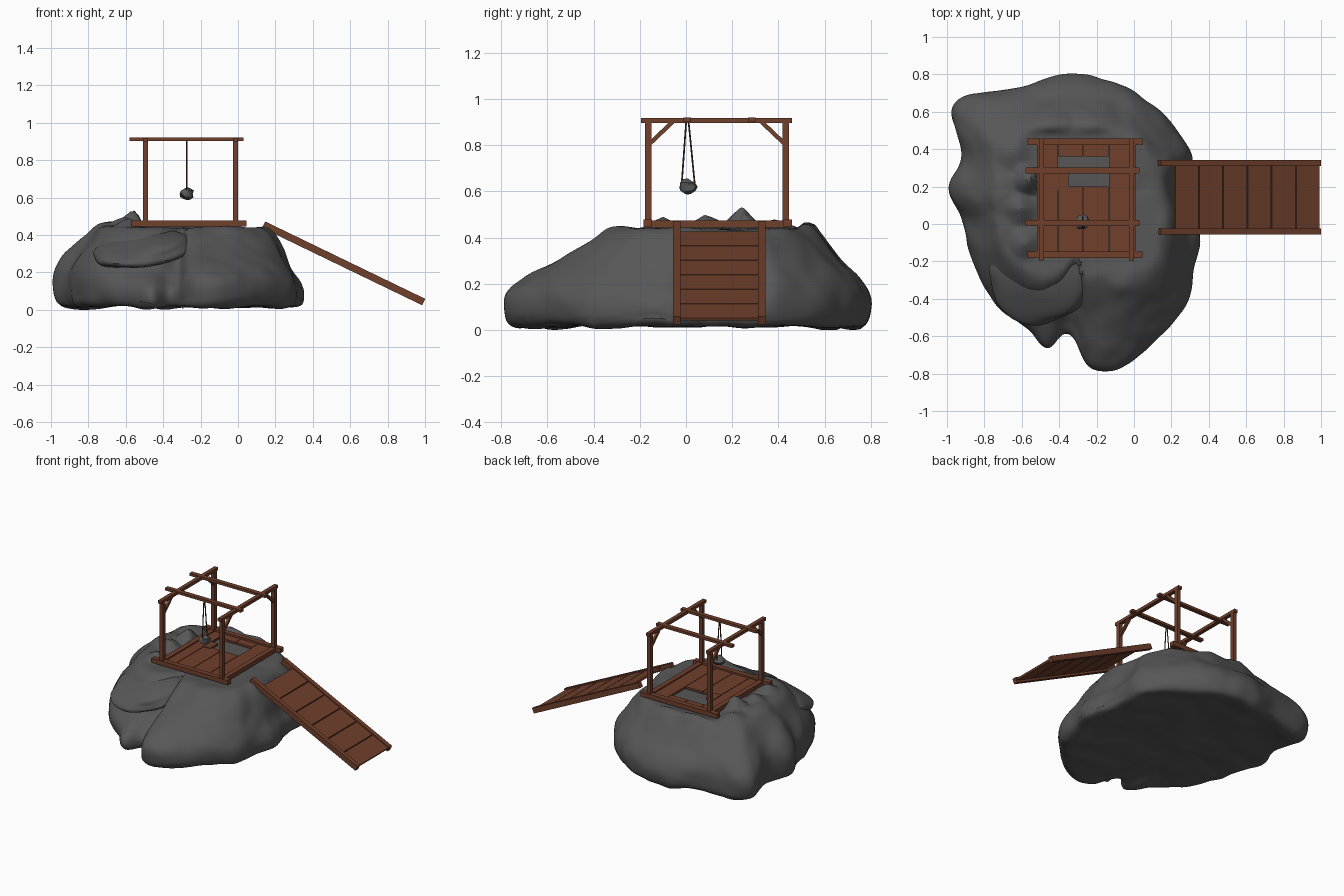
import bpy, bmesh, math
from mathutils import Vector, Matrix, noise

cube = bpy.data.objects.get("Cube")
if cube:
    bpy.data.objects.remove(cube)


def material(name, r, g, b):
    m = bpy.data.materials.new(name)
    m.use_nodes = True
    m.diffuse_color = (r, g, b, 1)
    m.node_tree.nodes["Principled BSDF"].inputs["Base Color"].default_value = (r, g, b, 1)
    return m


WOOD = material("brown wood", 0.16, 0.05, 0.025)
STONE = material("grey stone", 0.095, 0.095, 0.095)
ROPE = material("dark rope", 0.09, 0.04, 0.025)


def finish(name, bm, mat):
    bmesh.ops.recalc_face_normals(bm, faces=bm.faces)
    mesh = bpy.data.meshes.new(name)
    bm.to_mesh(mesh)
    bm.free()
    mesh.materials.append(mat)
    ob = bpy.data.objects.new(name, mesh)
    bpy.context.collection.objects.link(ob)
    return ob


def activate(ob):
    bpy.ops.object.select_all(action='DESELECT')
    ob.select_set(True)
    bpy.context.view_layer.objects.active = ob


def box(name, lo, hi, matrix=None):
    """Box between two corners, optionally moved by a matrix."""
    lo, hi = Vector(lo), Vector(hi)
    bm = bmesh.new()
    bmesh.ops.create_cube(bm, size=1)
    size = hi - lo
    for v in bm.verts:
        v.co = (lo + hi) / 2 + Vector(a * b for a, b in zip(v.co, size))
    if matrix:
        bm.transform(matrix)
    return finish(name, bm, WOOD)


def rod(name, a, b, radius, mat, sides=4):
    """Straight bar between two points."""
    a, b = Vector(a), Vector(b)
    bm = bmesh.new()
    bmesh.ops.create_cone(bm, cap_ends=True, segments=sides, radius1=radius,
                          radius2=radius, depth=(b - a).length)
    turn = (b - a).to_track_quat('Z', 'Y').to_matrix().to_4x4()
    bm.transform(Matrix.Translation((a + b) / 2) @ turn @ Matrix.Rotation(math.pi / 4, 4, 'Z'))
    return finish(name, bm, mat)


# Rock outline: x, y, shoulder fraction, shoulder height, height halfway down the flank
OUTLINE = [
    (32, 8, 78, 41, 22), (30, 27, 78, 41, 22), (33, 41, 76, 39, 26), (15, 60, 74, 42, 29),
    (3, 69, 72, 42, 29), (-16, 80, 66, 43, 28), (-40, 80, 66, 43, 28), (-62, 73, 68, 44, 31),
    (-98, 69, 64, 42, 33), (-99, 57, 66, 44, 34), (-90, 33, 74, 45, 37), (-100, 25, 67, 45, 35),
    (-100, 13, 67, 45, 35), (-90, 4, 74, 45, 35), (-90, -15, 74, 45, 34), (-80, -38, 70, 42, 31),
    (-64, -52, 68, 41, 26), (-53, -58, 66, 39, 22), (-46, -70, 52, 38, 18), (-38, -56, 60, 37, 20),
    (-30, -62, 46, 36, 20), (-28, -80, 47, 42, 29), (-7, -80, 47, 43, 30), (3, -68, 58, 43, 31),
    (15, -62, 64, 43, 30), (30, -41, 74, 43, 28), (33, -22, 76, 42, 24), (39, -8, 74, 41, 20)]
CENTRE = Vector((-0.3, 0.1, 0))
PEAKS = [(-.56, .24, .1, .09), (-.6, .08, .05, .09), (-.58, -.1, .05, .09), (-.68, .16, .03, .12),
         (-.45, .55, .03, .12), (-.2, .56, .02, .12), (-.64, .38, .03, .1)]


def build_rock():
    bm = bmesh.new()
    rings = []
    for x, y, s, top, mid in OUTLINE:
        edge = Vector((x / 100, y / 100, 0)) - CENTRE
        s, top, mid = s / 100, top / 100, mid / 100
        section = [(.4, .04), (.8, .02), (.95, .005), (1, mid * .2), (1, mid * .65),
                   (s + .48 * (1 - s), mid), (s, top + .01), (s * .85, .45), (s * .4, .44)]
        rings.append([bm.verts.new(CENTRE + edge * t + Vector((0, 0, z))) for t, z in section])
    for a, b in zip(rings, rings[1:] + rings[:1]):
        for i in range(len(a) - 1):
            bm.faces.new((a[i], a[i + 1], b[i + 1], b[i]))
    bm.faces.new([r[0] for r in rings])
    bm.faces.new([r[-1] for r in rings])
    ob = finish("rock", bm, STONE)
    activate(ob)
    sub = ob.modifiers.new("Subdivision", 'SUBSURF')
    sub.levels = 3
    bpy.ops.object.modifier_apply(modifier=sub.name)
    # weathered surface, a flat bed below the deck and jagged peaks beside it
    for v in ob.data.vertices:
        p = v.co
        n = noise.noise(p * 4) * .6 + noise.noise(p * 9) * .3
        p += v.normal * n * .03
        if p.z > .3:
            gap = max(abs(p.x + .24) - .3, abs(p.y - .135) - .33, 0)
            p.z += (min(p.z, .438) - p.z) * max(0, 1 - gap / .07)
            away = min(1, max(0, (-.5 - p.x) / .03, (p.y - .48) / .03))
            for x, y, h, r in PEAKS:
                p.z += away * h * max(0, 1 - math.hypot(p.x - x, p.y - y) / r)
        p.z = max(p.z, 0)
    bpy.ops.object.shade_smooth_by_angle(angle=math.radians(40))


def build_boulder(name, centre, size, rough, turn=Matrix(), level=3):
    bm = bmesh.new()
    bmesh.ops.create_icosphere(bm, subdivisions=level, radius=1)
    for v in bm.verts:
        v.co *= 1 + rough * noise.noise(v.co * 1.3 + Vector(centre))
    bm.transform(Matrix.Translation(centre) @ turn @ Matrix.Diagonal((*size, 1)))
    activate(finish(name, bm, STONE))
    bpy.ops.object.shade_smooth_by_angle(angle=math.radians(35))


build_rock()
# ledge that hangs over the cleft in the front
build_boulder("rock_overhang", (-.5, -.31, .325), (.27, .23, .07), .15,
              Matrix.Rotation(math.radians(18), 4, 'X') @ Matrix.Rotation(math.radians(-9), 4, 'Y'), 4)

# Deck frame and planks
for label, y in (("front", -.165), ("back", .44)):
    box(label + "_deck_beam", (-.57, y - .018, .445), (.045, y + .018, .478))
for label, x in (("right", -.5), ("left", -.01)):
    box(label + "_deck_joist", (x - .018, -.18, .443), (x + .018, .455, .474))
edges = [-.5, -.405, -.272, -.135, 0]
for i in range(4):
    x0, x1 = edges[i] + .002, edges[i + 1] - .002
    if i in (1, 2):
        # the middle planks leave a hatch open
        box("deck_plank", (x0, -.17, .45), (x1, .2, .465))
        box("deck_plank", (x0, .36, .45), (x1, .44, .465))
    else:
        box("deck_plank", (x0, -.17, .45), (x1, .44, .465))
box("broken_plank", (-.41, .18, .455), (-.35, .27, .47))

# Posts, braces and top beams
for label, x in (("right", -.495), ("left", -.013)):
    for end, y, d in (("front", -.163, 1), ("back", .432, -1)):
        box(f"{end}_{label}_post", (x - .014, y - .014, .45), (x + .014, y + .014, .9))
        rod(f"{end}_{label}_brace", (x, y + .005 * d, .805), (x, y + .105 * d, .9), .013, WOOD)
    box(label + "_top_beam", (x - .014, -.195, .896), (x + .014, .458, .918))
for label, y in (("front", .005), ("back", .285)):
    box(label + "_cross_beam", (-.58, y - .016, .902), (.03, y + .016, .92))

# Hanging stone on two ropes
for y in (-.025, .035):
    rod("rope", (-.275, .005 + y * .15, .91), (-.275, .005 + y, .61), .0038, ROPE, 6)
build_boulder("hanging_stone", (-.273, .008, .62), (.038, .038, .034), .3, level=2)

# Ramp, built flat along x and then tilted down
slope = Matrix.Translation((.565, 0, .248)) @ Matrix.Rotation(math.radians(25.8), 4, 'Y')
for label, y in (("front", -.04), ("back", .327)):
    box(label + "_ramp_rail", (-.475, y - .016, -.019), (.475, y + .016, .019), slope)
step = .862 / 6
for i in range(6):
    x = -.39 + i * step
    box("ramp_plank", (x + .003, -.03, -.004), (x + step - .003, .32, .01), slope)
